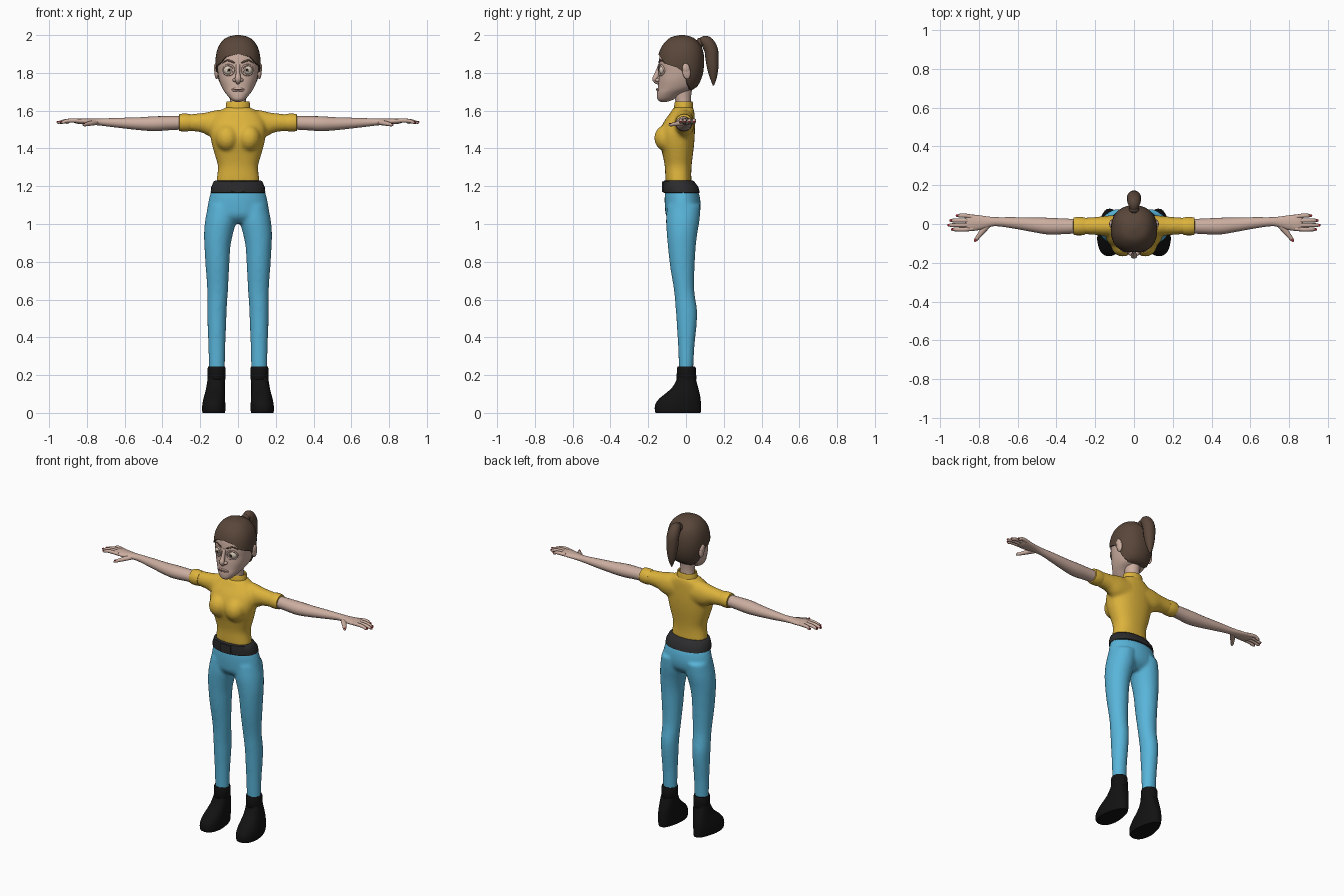
import bpy, bmesh, math
from mathutils import Vector, Matrix


def material(name, *rgb):
    m = bpy.data.materials.new(name)
    m.diffuse_color = (*rgb, 1)
    return m


SKIN = material("skin", 0.60, 0.42, 0.35)
SHIRT = material("yellow cloth", 0.72, 0.45, 0.045)
TROUSER = material("blue cloth", 0.10, 0.46, 0.70)
BELT = material("charcoal", 0.025, 0.025, 0.027)
BOOT = material("black leather", 0.006, 0.006, 0.006)
HAIR = material("brown hair", 0.10, 0.062, 0.042)
EYE = material("eye cream", 0.70, 0.60, 0.50)
RED = material("red polish", 0.50, 0.02, 0.03)
LIP = material("lip", 0.35, 0.17, 0.14)


def smooth(rows, k=4):
    """Catmull-Rom interpolation of table rows."""
    out = []
    for i in range(len(rows) - 1):
        a, b, c, d = (rows[max(0, min(len(rows) - 1, i + j))] for j in (-1, 0, 1, 2))
        for s in range(k):
            t = s / k
            out.append([0.5 * (2*q + (r - p)*t + (2*p - 5*q + 4*r - w)*t*t + (3*q - p - 3*r + w)*t**3)
                        for p, q, r, w in zip(a, b, c, d)])
    return out + [list(rows[-1])]


def oval(t, p=2):
    c, s = math.cos(t), math.sin(t)
    return (math.copysign(abs(c) ** (2/p), c), math.copysign(abs(s) ** (2/p), s))


def loft(bm, rings, cap_start=True):
    vs = [[bm.verts.new(p) for p in r] for r in rings]
    n = len(vs[0])
    for a, b in zip(vs, vs[1:]):
        for i in range(n):
            bm.faces.new((a[i], a[(i+1) % n], b[(i+1) % n], b[i]))
    if cap_start:
        bm.faces.new(vs[0])
    bm.faces.new(vs[-1])


def stack(bm, rows, n=28, p=2, k=4):
    """Upright body from rows (z, x0, x1, y0, y1)."""
    rings = []
    for z, x0, x1, y0, y1 in smooth(rows, k) if k else rows:
        ov = [oval(2*math.pi*i/n, p) for i in range(n)]
        rings.append([((x0+x1)/2 + (x1-x0)/2*c, (y0+y1)/2 + (y1-y0)/2*s, z) for c, s in ov])
    loft(bm, rings)


def tube(bm, rows, ref, n=14, k=4):
    """Tube through rows (x, y, z, radius along ref, other radius)."""
    rows = smooth(rows, k) if k else rows
    pts, rings = [Vector(r[:3]) for r in rows], []
    for i, r in enumerate(rows):
        t = (pts[min(i+1, len(pts)-1)] - pts[max(i-1, 0)]).normalized()
        a = Vector(ref)
        a = (a - t * a.dot(t)).normalized()
        b = t.cross(a)
        ov = [oval(2*math.pi*j/n) for j in range(n)]
        rings.append([pts[i] + a*r[3]*c + b*r[4]*s for c, s in ov])
    loft(bm, rings)


def ball(bm, loc, size, rot=0, seg=16):
    m = Matrix.Translation(loc) @ Matrix.Rotation(rot, 4, 'X') @ Matrix.Diagonal((*size, 1))
    bmesh.ops.create_uvsphere(bm, u_segments=seg, v_segments=seg * 3 // 4, radius=1, matrix=m)


def make(name, mat, build, mirror=False, voxel=0, sharp=50):
    bm = bmesh.new()
    build(bm)
    if mirror:
        d = bmesh.ops.duplicate(bm, geom=bm.verts[:] + bm.edges[:] + bm.faces[:])
        for v in (g for g in d["geom"] if isinstance(g, bmesh.types.BMVert)):
            v.co.x *= -1
    bmesh.ops.recalc_face_normals(bm, faces=bm.faces[:])
    me = bpy.data.meshes.new(name)
    bm.to_mesh(me)
    bm.free()
    me.materials.append(mat)
    me.shade_smooth()
    me.set_sharp_from_angle(angle=math.radians(sharp))
    ob = bpy.data.objects.new(name, me)
    bpy.context.collection.objects.link(ob)
    if voxel:  # blend overlapping volumes into one skin
        r = ob.modifiers.new("blend", 'REMESH')
        r.mode, r.voxel_size, r.use_smooth_shade = 'VOXEL', voxel, True
        s = ob.modifiers.new("relax", 'SMOOTH')
        s.factor, s.iterations = 0.5, 8
    return ob


def sym(rows):
    return [(z, -w, w, y0, y1) for z, y0, y1, w in rows]


# Trousers: hips and two legs blended
def trousers(bm):
    stack(bm, sym([(1.19, -.108, .055, .135), (1.15, -.113, .072, .15), (1.09, -.112, .078, .162),
                   (1.04, -.104, .066, .163), (1.005, -.07, .03, .13)]))
    leg = [(1.10, .005, .158, -.10, .078), (1.02, .008, .174, -.106, .072), (.95, .026, .18, -.102, .06),
           (.88, .040, .178, -.096, .052), (.78, .046, .172, -.085, .046), (.65, .053, .163, -.064, .044),
           (.54, .060, .163, -.054, .059), (.45, .063, .161, -.048, .055), (.35, .067, .157, -.042, .045),
           (.22, .070, .154, -.037, .038)]
    for s in (1, -1):
        stack(bm, [(z, s*a, s*b, c, d) for z, a, b, c, d in leg])


make("trousers", TROUSER, trousers, voxel=.009)


# Shirt: torso, bust and short sleeves blended
def shirt(bm):
    stack(bm, sym([(1.215, -.108, .03, .118), (1.26, -.11, .028, .11), (1.31, -.113, .03, .107),
                   (1.37, -.125, .037, .124), (1.42, -.138, .043, .138), (1.48, -.142, .047, .148),
                   (1.54, -.118, .047, .143), (1.585, -.086, .045, .115), (1.612, -.068, .04, .075),
                   (1.622, -.05, .03, .05)]), p=2.3)
    for s in (1, -1):
        ball(bm, (s*.058, -.105, 1.455), (.062, .064, .07))
        tube(bm, [(s*.06, -.01, 1.53, .055, .075), (s*.13, -.01, 1.53, .054, .072),
                  (s*.19, -.01, 1.536, .047, .052), (s*.275, -.01, 1.537, .042, .043)], (0, 1, 0), 20)


make("shirt", SHIRT, shirt, voxel=.009)

# Sleeve cuffs, collar
make("sleeve_cuff", SHIRT, lambda bm: tube(bm, [
    (.25, -.011, 1.537, .036, .036), (.252, -.011, 1.537, .044, .044), (.27, -.011, 1.537, .047, .047),
    (.295, -.011, 1.537, .047, .047), (.311, -.011, 1.537, .044, .044), (.313, -.011, 1.537, .035, .035)],
    (0, 1, 0), 24, 0), mirror=True)
make("collar", SHIRT, lambda bm: stack(bm, sym([
    (1.59, -.066, .04, .068), (1.61, -.064, .038, .065), (1.638, -.061, .037, .063),
    (1.648, -.058, .034, .06), (1.646, -.052, .028, .054), (1.62, -.05, .026, .052)]), k=0))


# Belt with buckle flap
def belt(bm):
    stack(bm, sym([(1.163, -.112, .066, .138), (1.166, -.12, .073, .145), (1.195, -.123, .066, .142),
                   (1.226, -.121, .043, .128), (1.23, -.114, .036, .12)]), p=2.2, k=0)
    m = Matrix.Translation((0, -.121, 1.197)) @ Matrix.Diagonal((.07, .012, .056, 1))
    bmesh.ops.create_cube(bm, size=1, matrix=m)


make("belt", BELT, belt)


# Boots: foot with narrowed heel, and ankle cuff
def boot(bm):
    stack(bm, [(0, .068, .188, -.160, .076), (.012, .066, .191, -.165, .079), (.045, .066, .19, -.163, .079),
               (.075, .067, .184, -.142, .077), (.1, .068, .178, -.112, .073), (.135, .069, .169, -.073, .064),
               (.18, .07, .16, -.047, .052), (.2, .07, .157, -.045, .05)], p=2.5, k=3)
    for v in bm.verts:
        if v.co.y > -.06:
            f = min(1, (v.co.y + .06) / .12) * max(0, 1 - v.co.z / .16)
            v.co.x = .115 + (v.co.x - .115) * (1 - .3*f)
    stack(bm, [(.172, .070, .158, -.045, .05), (.178, .066, .161, -.05, .055), (.235, .066, .161, -.048, .053),
               (.246, .069, .158, -.044, .048), (.244, .076, .151, -.036, .04)], k=0)


make("boot", BOOT, boot, mirror=True)


# Arms and hands
make("arm", SKIN, lambda bm: tube(bm, [
    (.28, -.011, 1.536, .036, .035), (.36, -.012, 1.534, .04, .037), (.44, -.011, 1.531, .043, .039),
    (.52, -.004, 1.531, .037, .034), (.62, .006, 1.535, .029, .027), (.71, .012, 1.539, .023, .02),
    (.76, .010, 1.541, .030, .017), (.81, .007, 1.543, .040, .016), (.85, .006, 1.545, .042, .014),
    (.87, .006, 1.545, .036, .008)], (0, 1, 0), 20), mirror=True)
FINGERS = [(.043, .915), (.018, .948), (-.006, .958), (-.028, .94)]


def fingers(bm):
    for y, tip in FINGERS:
        tube(bm, [(.83, y*.85, 1.545, .011, .011), (.87, y, 1.548, .011, .011),
                  ((.87+tip)/2, y, 1.546, .0105, .01), (tip-.012, y, 1.538, .009, .008),
                  (tip, y, 1.534, .003, .003)], (0, 1, 0), 10, 3)
    tube(bm, [(.75, .0, 1.538, .016, .014), (.775, -.03, 1.534, .016, .013), (.797, -.058, 1.529, .012, .011),
              (.815, -.082, 1.525, .009, .008), (.82, -.091, 1.523, .003, .003)], (1, 0, 0), 10, 3)


def nails(bm):
    for y, tip in FINGERS:
        ball(bm, (tip-.005, y, 1.541), (.009, .007, .004), seg=8)
    ball(bm, (.816, -.083, 1.532), (.006, .008, .003), seg=8)


make("fingers", SKIN, fingers, mirror=True)
make("nails", RED, nails, mirror=True)

# Head: rows of (z, front, back, half width)
P = 2.25
HEAD = smooth([(1.647, -.135, -.10, .014), (1.66, -.151, -.065, .038), (1.69, -.153, -.02, .064),
               (1.72, -.149, .045, .084), (1.76, -.146, .07, .099), (1.80, -.142, .083, .107),
               (1.85, -.144, .088, .112), (1.90, -.137, .085, .107), (1.94, -.119, .072, .093),
               (1.97, -.092, .045, .069), (1.985, -.065, .018, .042), (1.992, -.025, -.018, .003)])


def head_index(z):
    for i in range(len(HEAD) - 1):
        if z <= HEAD[i+1][0]:
            return i + (z - HEAD[i][0]) / (HEAD[i+1][0] - HEAD[i][0])
    return len(HEAD) - 1


def head_row(u):
    i = min(int(u), len(HEAD) - 2)
    return [a + (b - a) * (u - i) for a, b in zip(HEAD[i], HEAD[i+1])]


def face(x, z, out=0.0):
    """Point on the front of the head."""
    _, y0, y1, w = head_row(head_index(z))
    return (x, (y0+y1)/2 - (y1-y0)/2 * (1 - (abs(x)/w)**P) ** (1/P) - out, z)


make("head", SKIN, lambda bm: stack(bm, sym(HEAD), 36, P, 0))
make("neck", SKIN, lambda bm: stack(bm, sym([(1.59, -.05, .03, .048), (1.65, -.056, .026, .043),
                                             (1.70, -.07, .03, .045), (1.75, -.07, .04, .05)])))
# Hair cap following a hairline given by angle from the front
LINE = [(0, 1.90), (30, 1.885), (50, 1.85), (85, 1.828), (100, 1.79), (115, 1.735), (140, 1.712), (180, 1.708)]


def hair(bm):
    n, m, rings = 48, 16, []
    for j in range(-1, m + 1):
        ring, t = [], max(j, 0) / m
        for i in range(n):
            ang = 2*math.pi*i/n
            deg = math.degrees(min(ang, 2*math.pi - ang))
            a, b = next((a, b) for a, b in zip(LINE, LINE[1:]) if deg <= b[0] + 1e-6)
            z0 = a[1] + (b[1]-a[1]) * (deg-a[0]) / (b[0]-a[0])
            u0 = head_index(z0)
            z, y0, y1, w = head_row(u0 + (len(HEAD) - 1 - u0) * t)
            o = -.006 if j < 0 else .008
            s, c = oval(math.pi/2 - ang, P)
            ring.append((s and (w+o)*s, (y0+y1)/2 - ((y1-y0)/2+o)*c, z + .008*t))
        rings.append(ring)
    loft(bm, rings, cap_start=False)


make("hair", HAIR, hair)
make("ponytail", HAIR, lambda bm: tube(bm, [
    (0, .05, 1.945, .018, .018), (0, .08, 1.962, .022, .024), (0, .108, 1.962, .033, .034),
    (0, .132, 1.925, .037, .036), (0, .138, 1.875, .036, .035), (0, .142, 1.82, .03, .029),
    (0, .145, 1.77, .018, .017), (0, .145, 1.733, .003, .003)], (1, 0, 0), 16))
make("hair_tie", HAIR, lambda bm: ball(bm, (0, .075, 1.96), (.027, .015, .027), .3))


# Ears and nose
def ear(bm):
    ball(bm, (.113, .002, 1.808), (.012, .022, .042), .15)
    ball(bm, (.118, .0, 1.825), (.010, .019, .026), .15)


def nose(bm):
    tube(bm, [(0, -.137, 1.845, .012, .01), (0, -.146, 1.815, .010, .012), (0, -.157, 1.785, .013, .014),
              (0, -.165, 1.768, .016, .014), (0, -.155, 1.752, .012, .012), (0, -.14, 1.744, .006, .006)], (1, 0, 0))
    for s in (1, -1):
        ball(bm, (s*.017, -.15, 1.762), (.011, .014, .010), seg=12)


make("ear", SKIN, ear, mirror=True)
make("nose", SKIN, nose)

# Eyes: ball, lid rim, iris, brow
EX, EZ = .05, 1.815
EY = face(EX, EZ)[1]
make("eyeball", EYE, lambda bm: ball(bm, (EX, EY + .014, EZ), (.027, .023, .027)), mirror=True)
make("eyelid", SKIN, lambda bm: tube(bm, [
    (*face(EX + .028*math.cos(a), EZ + .027*math.sin(a), .001), .005, .005)
    for a in [math.pi*i/10 for i in range(21)]], (0, 1, 0), 8, 0), mirror=True)
make("iris", HAIR, lambda bm: ball(bm, (EX - .002, EY - .0075, EZ), (.009, .003, .009)), mirror=True)
make("pupil", BOOT, lambda bm: ball(bm, (EX - .002, EY - .0095, EZ), (.005, .003, .005)), mirror=True)
make("eyebrow", HAIR, lambda bm: tube(bm, [
    (*face(x, z, .001), r, .003) for x, z, r in
    [(.018, 1.852, .003), (.035, 1.861, .005), (.06, 1.866, .004), (.082, 1.852, .002)]], (0, 0, 1), 8), mirror=True)

# Mouth: lips and the line between them
for name, mat, dz, r in (("lips", SKIN, 0, .009), ("mouth_line", LIP, .001, .0028)):
    make(name, mat, lambda bm: tube(bm, [
        (*face(x, 1.712 + dz - abs(x)*.08, .002 if r > .005 else .005), r if abs(x) < .03 else r*.4, .005)
        for x in (-.034, -.02, 0, .02, .034)], (0, 0, 1), 10))
